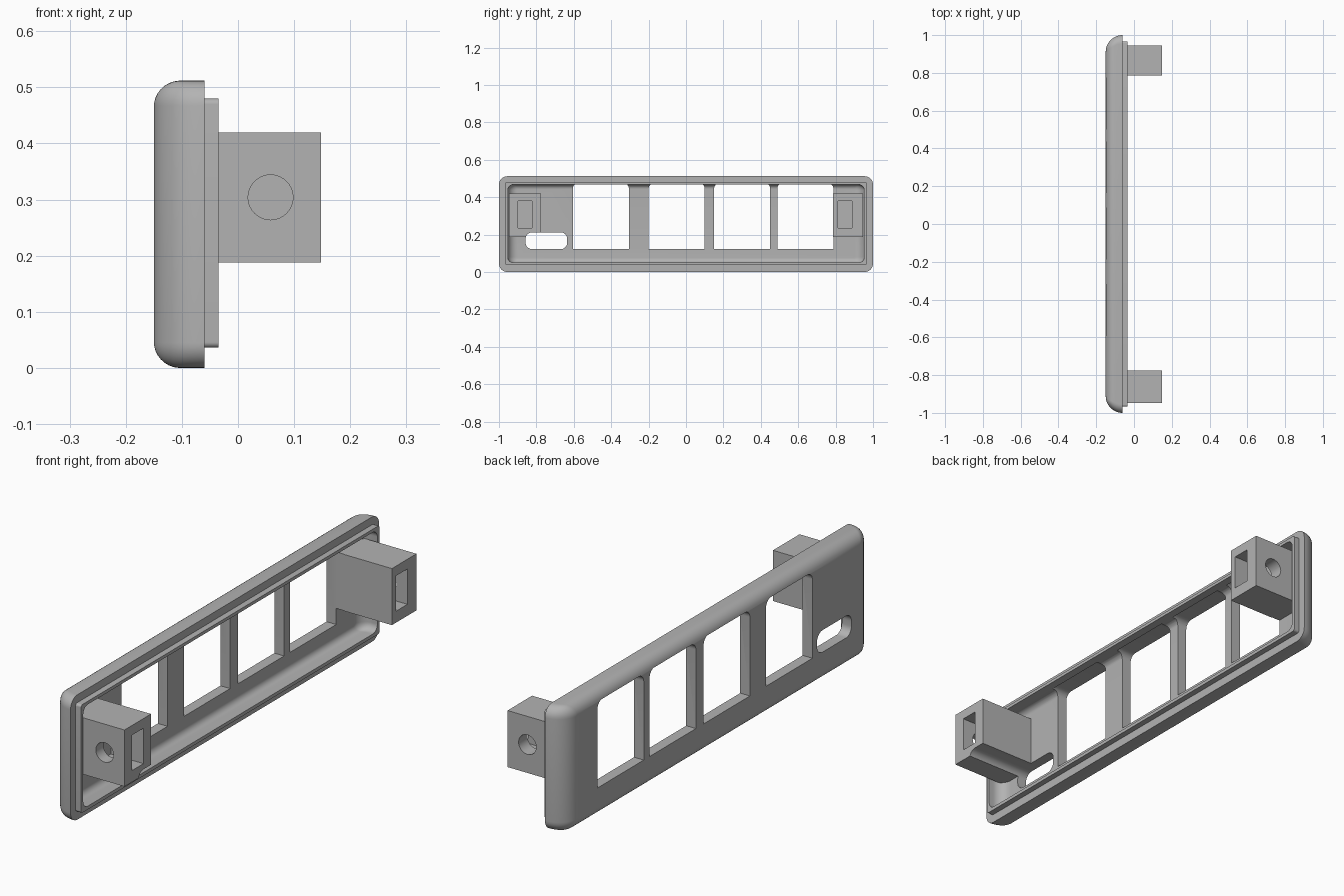
import bpy, bmesh, math
from mathutils import Matrix

if "Cube" in bpy.data.objects:
    bpy.data.objects.remove(bpy.data.objects["Cube"], do_unlink=True)

grey = bpy.data.materials.new("plain grey")
grey.use_nodes = True
grey.diffuse_color = (0.45, 0.45, 0.45, 1)
grey.node_tree.nodes["Principled BSDF"].inputs["Base Color"].default_value = (0.45, 0.45, 0.45, 1)


def outline(y0, y1, z0, z1, top=0.0, bottom=0.0, steps=8):
    """Rectangle in the YZ plane with rounded top and bottom corners."""
    pts = []
    for i, (y, z, sy, sz, r) in enumerate([(y1, z1, -1, -1, top), (y0, z1, 1, -1, top),
                                           (y0, z0, 1, 1, bottom), (y1, z0, -1, 1, bottom)]):
        if r == 0:
            pts.append((y, z))
            continue
        for k in range(steps + 1):
            a = math.pi / 2 * (i + k / steps)
            pts.append((y + sy * r + r * math.cos(a), z + sz * r + r * math.sin(a)))
    return pts


def loft(name, sections):
    """Solid through a list of (x, outline) sections."""
    bm = bmesh.new()
    rings = [[bm.verts.new((x, y, z)) for y, z in pts] for x, pts in sections]
    for a, b in zip(rings, rings[1:]):
        for i in range(len(a)):
            j = (i + 1) % len(a)
            bm.faces.new((a[i], a[j], b[j], b[i]))
    bm.faces.new(rings[0])
    bm.faces.new(rings[-1])
    return finish(name, bm)


def finish(name, bm):
    bmesh.ops.recalc_face_normals(bm, faces=bm.faces)
    mesh = bpy.data.meshes.new(name)
    bm.to_mesh(mesh)
    bm.free()
    mesh.materials.append(grey)
    obj = bpy.data.objects.new(name, mesh)
    bpy.context.collection.objects.link(obj)
    return obj


def prism(name, x0, x1, *rect):
    return loft(name, [(x0, outline(*rect)), (x1, outline(*rect))])


def pillow(name, x0, x1, hy, z0, z1, ry, rz, corner):
    """Box whose -x face is rounded by ry at its ends and rz at top and bottom."""
    def inset(t, r):
        return r - math.sqrt(r * r - (r - t) ** 2) if t < r else 0.0
    sections = []
    for k in range(13):
        t = ry * (1 - math.cos(math.pi / 2 * k / 12))
        iy, iz = inset(t, ry), inset(t, rz)
        r = max(0.008, corner - iz)
        sections.append((x0 + t, outline(-hy + iy, hy - iy, z0 + iz, z1 - iz, r, r)))
    if x1 - x0 - ry > 0.001:
        sections.append((x1, outline(-hy, hy, z0, z1, corner, corner)))
    return loft(name, sections)


def combine(target, other, operation):
    mod = target.modifiers.new(operation, "BOOLEAN")
    mod.operation, mod.object, mod.solver = operation, other, "EXACT"
    bpy.context.view_layer.objects.active = target
    bpy.ops.object.modifier_apply(modifier=mod.name)
    bpy.data.objects.remove(other, do_unlink=True)


# Rounded cover plate with a stepped lip and hollow back
cover = pillow("cover_plate", -0.15, -0.06, 1.0, 0.0, 0.512, 0.09, 0.047, 0.045)
combine(cover, prism("lip", -0.08, -0.035, -0.967, 0.967, 0.036, 0.48, 0.01, 0.01), "UNION")
combine(cover, pillow("cavity", -0.106, 0.05, 0.953, 0.05, 0.467, 0.05, 0.025, 0.03), "DIFFERENCE")

# Mounting blocks at both ends
blocks = [(-0.947, -0.775, -1), (0.786, 0.945, 1)]
for y0, y1, side in blocks:
    combine(cover, prism("block", -0.12, 0.148, y0, y1, 0.188, 0.42), "UNION")

# Nut pocket in each block, with a screw hole from the outer side
for y0, y1, side in blocks:
    mid = (y0 + y1) / 2 - (0 if side < 0 else 0.016)
    combine(cover, prism("pocket", 0.0, 0.2, mid - 0.037, mid + 0.037, 0.235, 0.38), "DIFFERENCE")
    bm = bmesh.new()
    bmesh.ops.create_cone(bm, cap_ends=True, segments=40, radius1=0.04, radius2=0.04, depth=0.16,
                          matrix=Matrix.Translation((0.058, mid + side * 0.08, 0.304))
                          @ Matrix.Rotation(math.pi / 2, 4, "X"))
    combine(cover, finish("screw_hole", bm), "DIFFERENCE")

# Four windows with rounded upper corners
for y in (-0.605, -0.2, 0.15, 0.488):
    combine(cover, prism("window", -0.2, -0.07, y, y + 0.3, 0.122, 0.475, 0.03, 0.0), "DIFFERENCE")

# Rounded slot, running on under the neighbouring block
combine(cover, prism("slot", -0.2, 0.2, -0.858, -0.635, 0.122, 0.212, 0.035, 0.035), "DIFFERENCE")

for obj in bpy.context.selected_objects:
    obj.select_set(False)
cover.select_set(True)
bpy.context.view_layer.objects.active = cover
bpy.ops.object.shade_smooth_by_angle(angle=math.radians(30))
